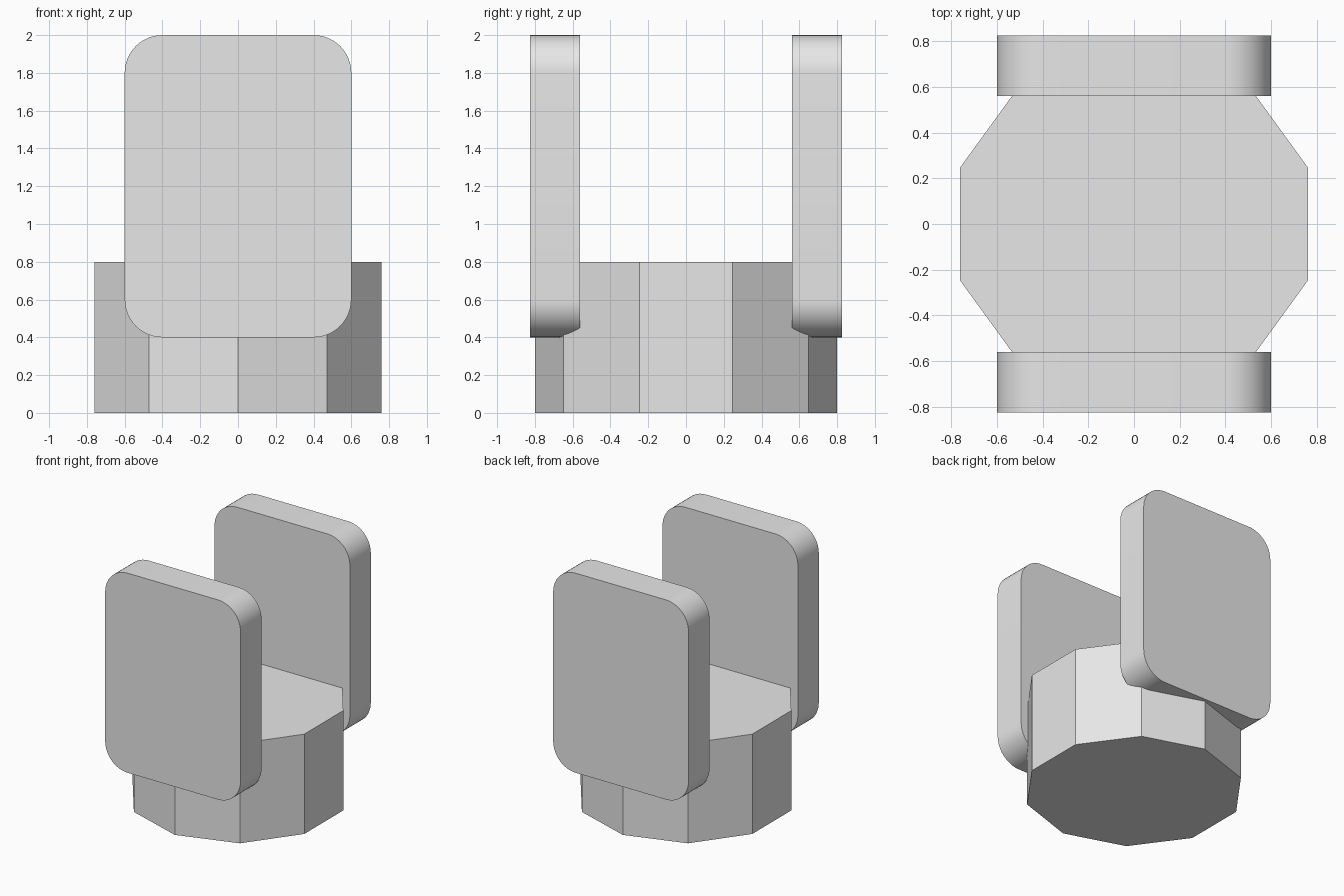
import bpy
import bmesh
import math

cube = bpy.data.objects.get("Cube")
if cube:
    bpy.data.objects.remove(cube, do_unlink=True)

# Single flat colour
grey = bpy.data.materials.new("light_grey")
grey.use_nodes = True
color = (0.8, 0.8, 0.8, 1)
grey.diffuse_color = color
grey.node_tree.nodes["Principled BSDF"].inputs["Base Color"].default_value = color


def extruded(name, outline, offset, smooth=False):
    """Extrude a closed outline into a solid object."""
    bm = bmesh.new()
    cap = bm.faces.new([bm.verts.new(p) for p in outline])
    result = bmesh.ops.extrude_face_region(bm, geom=[cap], use_keep_orig=True)
    moved = [v for v in result["geom"] if isinstance(v, bmesh.types.BMVert)]
    bmesh.ops.translate(bm, verts=moved, vec=offset)
    bmesh.ops.recalc_face_normals(bm, faces=bm.faces)
    mesh = bpy.data.meshes.new(name)
    bm.to_mesh(mesh)
    bm.free()
    mesh.materials.append(grey)
    obj = bpy.data.objects.new(name, mesh)
    bpy.context.collection.objects.link(obj)
    if smooth:
        bpy.ops.object.select_all(action="DESELECT")
        obj.select_set(True)
        bpy.context.view_layer.objects.active = obj
        bpy.ops.object.shade_smooth_by_angle(angle=math.radians(30))
    return obj


def rounded_rect(half_w, half_h, radius, y, z, steps=12):
    """Rounded rectangle in the xz plane, centred on x = 0."""
    points = []
    for corner, (sx, sz) in enumerate([(1, 1), (-1, 1), (-1, -1), (1, -1)]):
        for i in range(steps + 1):
            a = math.pi / 2 * (corner + i / steps)
            points.append((sx * (half_w - radius) + radius * math.cos(a), y,
                           z + sz * (half_h - radius) + radius * math.sin(a)))
    return points


# Ten-sided base with a corner pointing to the front and the back
SIDES = 10
angles = [math.pi / 2 + math.tau * i / SIDES for i in range(SIDES)]
extruded("base", [(0.8 * math.cos(a), 0.8 * math.sin(a), 0) for a in angles], (0, 0, 0.8))

# Upright rounded plates on the front and back
for name, side in (("front_plate", -1), ("back_plate", 1)):
    extruded(name, rounded_rect(0.6, 0.8, 0.2, side * 0.56, 1.2),
             (0, side * 0.265, 0), smooth=True)
